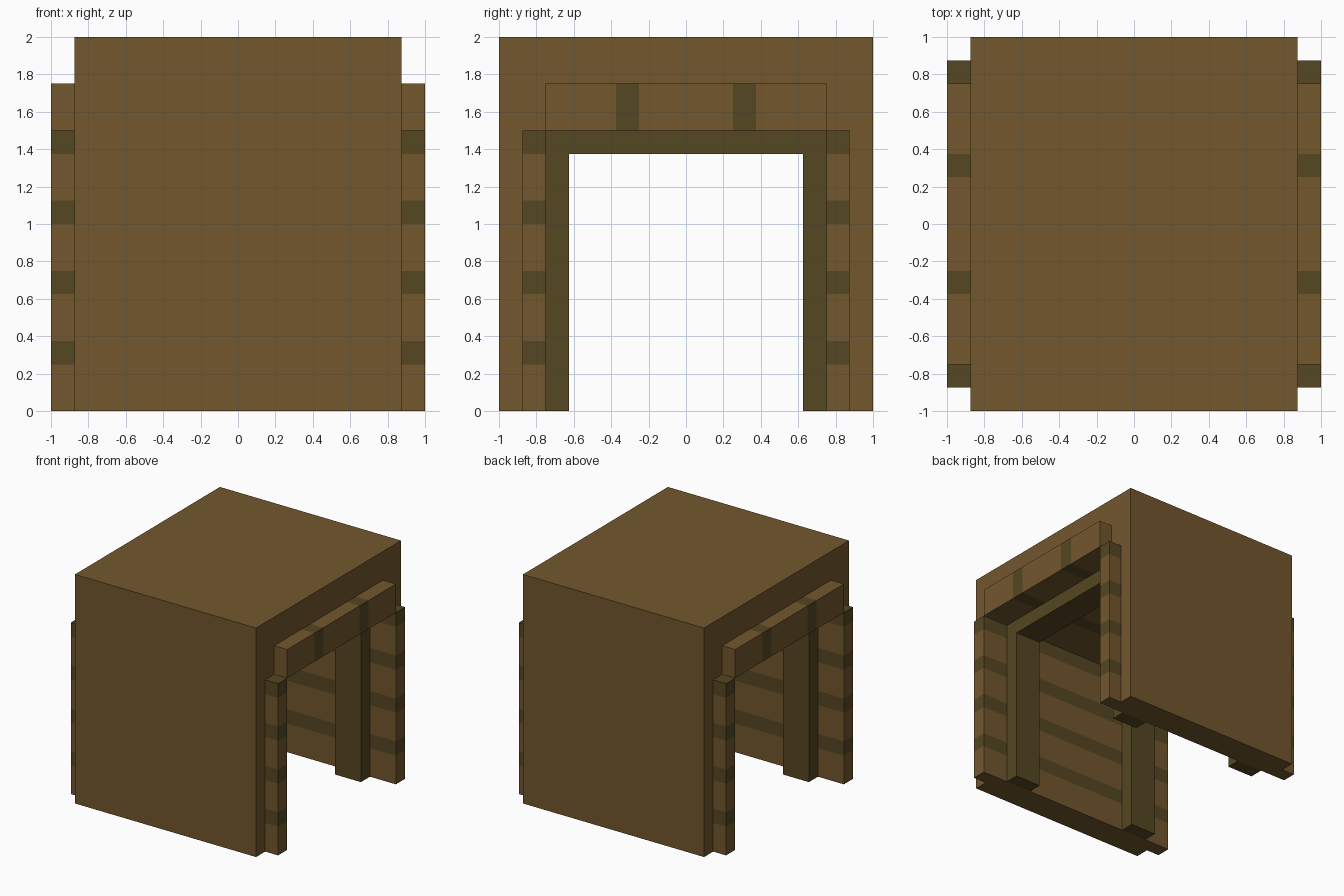
import bpy
import bmesh

cube = bpy.data.objects.get("Cube")
if cube:
    bpy.data.objects.remove(cube, do_unlink=True)


def make_material(name, color):
    mat = bpy.data.materials.new(name)
    mat.diffuse_color = color
    mat.use_nodes = True
    mat.node_tree.nodes["Principled BSDF"].inputs["Base Color"].default_value = color
    return mat


light_wood = make_material("light wood", (0.171, 0.095, 0.027, 1))
dark_wood = make_material("dark wood", (0.093, 0.063, 0.016, 1))


def extrude_profile(name, profile, x0, x1, materials, axis=None, stripes=()):
    """Extrude a (y, z) outline along x; paint dark bands across the given axis."""
    bm = bmesh.new()
    face = bm.faces.new([bm.verts.new((x0, y, z)) for y, z in profile])
    moved = bmesh.ops.extrude_face_region(bm, geom=[face])["geom"]
    bmesh.ops.translate(bm, vec=(x1 - x0, 0, 0),
                        verts=[v for v in moved if isinstance(v, bmesh.types.BMVert)])
    # Cut the part at the edges of every band
    for cut in {c for band in stripes for c in band}:
        plane_co, plane_no = [0, 0, 0], [0, 0, 0]
        plane_co[axis], plane_no[axis] = cut, 1
        bmesh.ops.bisect_plane(bm, geom=bm.verts[:] + bm.edges[:] + bm.faces[:],
                               dist=1e-5, plane_co=plane_co, plane_no=plane_no)
    bmesh.ops.recalc_face_normals(bm, faces=bm.faces)
    for f in bm.faces:
        c = f.calc_center_median()
        if any(a - 1e-4 < c[axis] < b + 1e-4 for a, b in stripes):
            f.material_index = 1
    mesh = bpy.data.meshes.new(name)
    bm.to_mesh(mesh)
    bm.free()
    for mat in materials:
        mesh.materials.append(mat)
    obj = bpy.data.objects.new(name, mesh)
    bpy.context.collection.objects.link(obj)
    return obj


def rect(y0, y1, z0, z1):
    return [(y0, z0), (y1, z0), (y1, z1), (y0, z1)]


# Outer shell: a block with a stepped tunnel along x
half = [(1, 2), (1, 0), (0.875, 0), (0.875, 1.5), (0.75, 1.5), (0.75, 1.75)]
shell = half + [(-y, z) for y, z in reversed(half)]
extrude_profile("outer_shell", shell, -0.875, 0.875, [light_wood])

# Wall linings with horizontal bands
wall_bands = [(0.25 + 0.375 * i, 0.375 + 0.375 * i) for i in range(4)]
for name, y0, y1 in (("front_lining", -0.875, -0.75), ("back_lining", 0.75, 0.875)):
    extrude_profile(name, rect(y0, y1, 0, 1.5), -1, 1,
                    [light_wood, dark_wood], 2, wall_bands)

# Ceiling lining with two lengthwise bands
extrude_profile("ceiling_lining", rect(-0.75, 0.75, 1.5, 1.75), -1, 1,
                [light_wood, dark_wood], 1, [(-0.375, -0.25), (0.25, 0.375)])

# Support frames inside each opening
half = [(0.75, 1.5), (0.75, 0), (0.625, 0), (0.625, 1.375)]
frame = half + [(-y, z) for y, z in reversed(half)]
for name, x0 in (("right_support_frame", -0.75), ("left_support_frame", 0.5)):
    extrude_profile(name, frame, x0, x0 + 0.25, [dark_wood])
